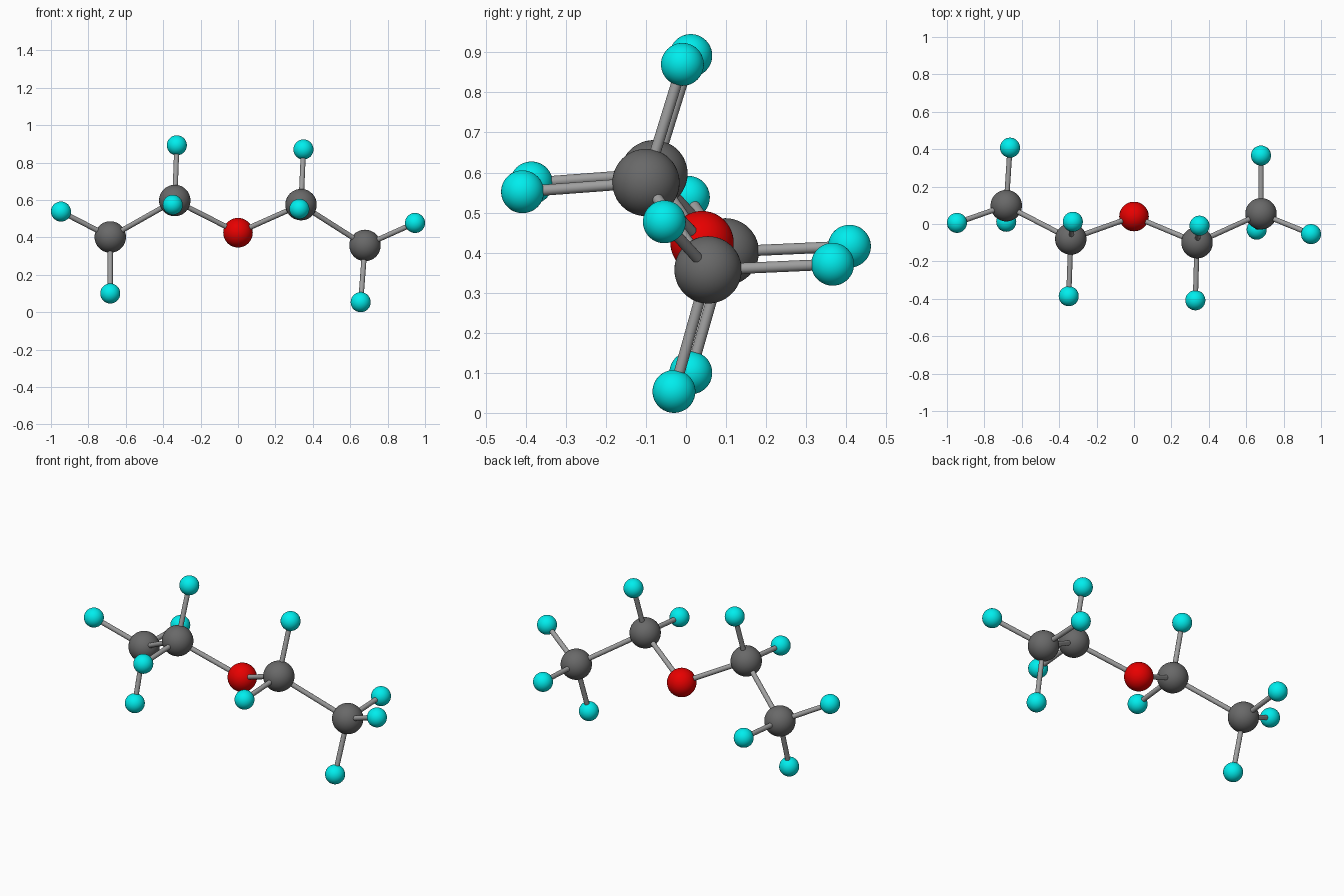
import bpy
from mathutils import Vector

if "Cube" in bpy.data.objects:
    bpy.data.objects.remove(bpy.data.objects["Cube"])


def material(name, color):
    m = bpy.data.materials.new(name)
    m.diffuse_color = color
    m.use_nodes = True
    m.node_tree.nodes["Principled BSDF"].inputs["Base Color"].default_value = m.diffuse_color
    return m


RED = material("red", (0.8, 0.0, 0.0, 1))
CYAN = material("cyan", (0.0, 0.85, 0.85, 1))
DARK = material("dark_grey", (0.14, 0.14, 0.14, 1))
STEEL = material("bond_grey", (0.35, 0.35, 0.35, 1))

# kind: radius, material
KINDS = {"oxygen": (0.079, RED), "carbon": (0.084, DARK), "hydrogen": (0.0535, CYAN)}

# atom: kind, position, atom it is bonded to
ATOMS = {
    "oxygen": ("oxygen", (0, 0.040, 0.425), None),
    # left arm
    "left_inner_carbon": ("carbon", (-0.338, -0.080, 0.597), "oxygen"),
    "left_outer_carbon": ("carbon", (-0.683, 0.098, 0.402), "left_inner_carbon"),
    "left_inner_hydrogen_top": ("hydrogen", (-0.327, 0.012, 0.892), "left_inner_carbon"),
    "left_inner_hydrogen_front": ("hydrogen", (-0.349, -0.386, 0.574), "left_inner_carbon"),
    "left_outer_hydrogen_side": ("hydrogen", (-0.9465, 0.006, 0.538), "left_outer_carbon"),
    "left_outer_hydrogen_bottom": ("hydrogen", (-0.683, 0.012, 0.100), "left_outer_carbon"),
    "left_outer_hydrogen_back": ("hydrogen", (-0.663, 0.408, 0.416), "left_outer_carbon"),
    # right arm
    "right_inner_carbon": ("carbon", (0.337, -0.100, 0.575), "oxygen"),
    "right_outer_carbon": ("carbon", (0.679, 0.055, 0.357), "right_inner_carbon"),
    "right_inner_hydrogen_top": ("hydrogen", (0.350, -0.009, 0.870), "right_inner_carbon"),
    "right_inner_hydrogen_front": ("hydrogen", (0.328, -0.408, 0.552), "right_inner_carbon"),
    "right_outer_hydrogen_side": ("hydrogen", (0.9465, -0.054, 0.477), "right_outer_carbon"),
    "right_outer_hydrogen_bottom": ("hydrogen", (0.656, -0.030, 0.0535), "right_outer_carbon"),
    "right_outer_hydrogen_back": ("hydrogen", (0.679, 0.366, 0.371), "right_outer_carbon"),
}


def finish(name, mat):
    ob = bpy.context.object
    ob.name = name
    ob.data.materials.append(mat)
    bpy.ops.object.shade_smooth_by_angle()


for name, (kind, pos, parent) in ATOMS.items():
    # atom ball
    radius, mat = KINDS[kind]
    bpy.ops.mesh.primitive_uv_sphere_add(segments=48, ring_count=24, radius=radius, location=pos)
    finish(name, mat)
    # bond rod to the neighbouring atom
    if parent:
        a, b = Vector(pos), Vector(ATOMS[parent][1])
        d = b - a
        bpy.ops.mesh.primitive_cylinder_add(
            vertices=24, radius=0.0137, depth=d.length, location=(a + b) / 2,
            rotation=d.to_track_quat('Z', 'Y').to_euler())
        finish(name + "_bond", STEEL)
